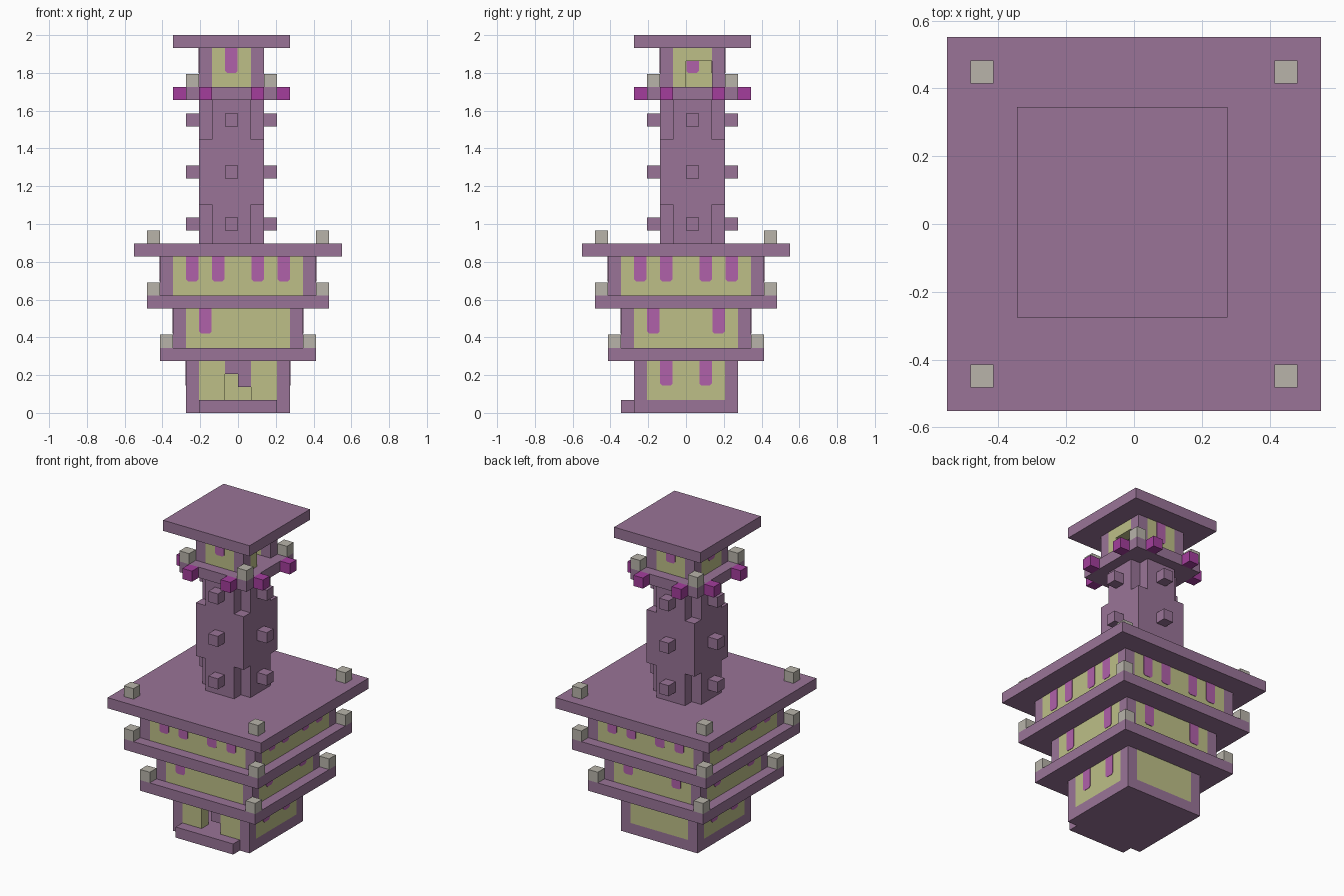
import bpy, bmesh
from mathutils import Matrix, Vector
from math import pi

if "Cube" in bpy.data.objects:
    bpy.data.objects.remove(bpy.data.objects["Cube"])

U = 2 / 29               # one block
AXIS = (-0.5, 0.5)       # the upper tower stands half a block off centre


def material(name, rgb):
    m = bpy.data.materials.new(name)
    m.use_nodes = True
    m.diffuse_color = (*rgb, 1)
    m.node_tree.nodes["Principled BSDF"].inputs["Base Color"].default_value = (*rgb, 1)
    return m


PURPLE = material("purple brick", (0.32, 0.175, 0.31))
YELLOW = material("pale yellow stone", (0.51, 0.52, 0.245))
MAGENTA = material("magenta block", (0.37, 0.048, 0.335))
PINK = material("pink banner", (0.435, 0.12, 0.40))
GREY = material("grey lamp", (0.48, 0.455, 0.40))


def prism(name, profile, y0, y1, mat, centre=(0, 0), side=0):
    """Extrude an x-z profile from y0 to y1, then turn it to a side:
    0 front, 1 right-hand view (+x), 2 back, 3 -x."""
    bm = bmesh.new()
    face = bm.faces.new([bm.verts.new((x, y0, z)) for x, z in profile])
    new = bmesh.ops.extrude_face_region(bm, geom=[face])["geom"]
    moved = [v for v in new if isinstance(v, bmesh.types.BMVert)]
    bmesh.ops.translate(bm, verts=moved, vec=(0, y1 - y0, 0))
    bmesh.ops.recalc_face_normals(bm, faces=bm.faces)
    bm.transform(Matrix.Scale(U, 4) @ Matrix.Translation(Vector((*centre, 0)))
                 @ Matrix.Rotation(side * pi / 2, 4, "Z"))
    mesh = bpy.data.meshes.new(name)
    bm.to_mesh(mesh)
    bm.free()
    mesh.materials.append(mat)
    obj = bpy.data.objects.new(name, mesh)
    bpy.context.collection.objects.link(obj)
    return obj


def box(name, x, y, z, mat, centre=(0, 0), side=0):
    profile = [(x[0], z[0]), (x[1], z[0]), (x[1], z[1]), (x[0], z[1])]
    return prism(name, profile, y[0], y[1], mat, centre, side)


def slab(name, half, z0, z1, centre=(0, 0)):
    box(name, (-half, half), (-half, half), (z0, z1), PURPLE, centre)


def lamps(name, at, z, centre=(0, 0)):
    for side in range(4):
        box(name, (at - .5, at + .5), (-at - .5, -at + .5), (z, z + 1), GREY, centre, side)


def banner(name, x, y, top, centre, side):
    w, cut, low = 0.48, 0.16, top - 1.9
    profile = [(x - w, top), (x - w, low + cut), (x - w + cut, low),
               (x + w - cut, low), (x + w, low + cut), (x + w, top)]
    prism(name, profile, y - 0.04, y + 0.04, PINK, centre, side)


def room(name, half, z0, z1, banners, centre=(0, 0), open_side=None):
    """Four corner posts, four wall panels and the banners of each side."""
    inner = half - 1
    for side in range(4):
        box(name + "_post", (inner, half), (-half, -inner), (z0, z1), PURPLE, centre, side)
        if side != open_side:
            box(name + "_wall", (-inner, inner), (-half, -inner), (z0, z1), YELLOW, centre, side)
        for x in banners[side]:
            banner(name + "_banner", x, -half, z1, centre, side)


# Ground floor with doorway and front step
slab("ground_floor", 4, 0, 1)
box("front_step", (-3, 3), (-5, -4), (0, 1), PURPLE)
pair = (-1.5, 1.5)
room("ground_room", 4, 1, 4, [(), pair, (), pair], open_side=0)
for x in ((-3, -1), (1, 3)):
    box("door_wall", x, (-4, -3), (1, 4), YELLOW)
box("door_lintel", (-1, 1), (-4, -3), (3, 4), PURPLE)
box("door_bracket", (0, 1), (-4, -3), (2, 3), PURPLE)

# Widening storeys
wide = (-2.5, 2.5)
four = (-3.5, -1.5, 1.5, 3.5)
slab("lower_roof", 6, 4, 5)
lamps("lower_lamp", 5.5, 5)
room("middle_room", 5, 5, 8, [(-2.5,), wide, wide, wide])
slab("middle_roof", 7, 8, 9)
lamps("middle_lamp", 6.5, 9)
room("upper_room", 6, 9, 12, [four] * 4)
slab("main_roof", 8, 12, 13)
lamps("main_lamp", 6.5, 13)

# Tower shaft: cross-shaped ends, full square middle
for z in ((13, 16), (21, 24)):
    box("shaft_core", (-1.5, 1.5), (-2.5, 2.5), z, PURPLE, AXIS)
    for side in (1, 3):
        box("shaft_arm", (-1.5, 1.5), (-2.5, -1.5), z, PURPLE, AXIS, side)
slab("shaft_middle", 2.5, 16, 21, AXIS)
for side in range(4):
    for z in (14, 18, 22):
        box("shaft_knob", (-.5, .5), (-3.5, -2.5), (z, z + 1), PURPLE, AXIS, side)

# Balcony ringed with magenta blocks
slab("balcony", 3.5, 24, 25, AXIS)
lamps("balcony_lamp", 3, 25, AXIS)
for side in range(4):
    for x in (-2, 2):
        box("balcony_block", (x - .5, x + .5), (-4.5, -3.5), (24, 25), MAGENTA, AXIS, side)

# Top room with an opening on one side, and the cap
room("top_room", 2.5, 25, 28, [(0,), (), (0,), (0,)], AXIS, open_side=1)
box("opening_wall", (-1.5, -.5), (-2.5, -1.5), (25, 28), YELLOW, AXIS, 1)
box("opening_lintel", (-.5, 1.5), (-2.5, -1.5), (27, 28), YELLOW, AXIS, 1)
for side in (0, 2, 3):
    banner("inner_banner", 0, -1.5, 28, AXIS, side)
slab("cap_roof", 4.5, 28, 29, AXIS)
